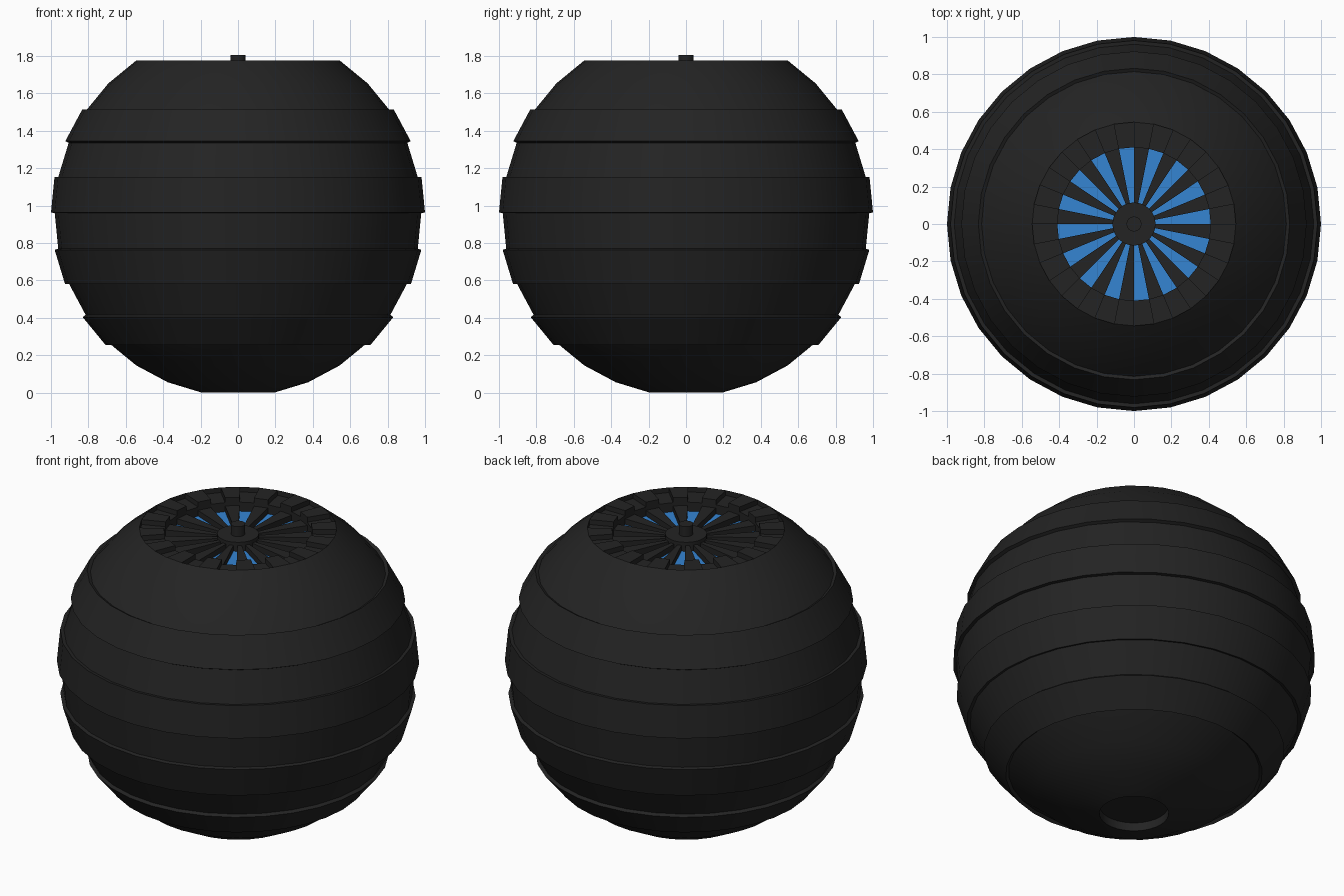
import bpy, bmesh, math

if "Cube" in bpy.data.objects:
    bpy.data.objects.remove(bpy.data.objects["Cube"])

SEG = 32
STEP = 2 * math.pi / SEG
R, CZ = 0.98, 0.961


def material(name, col):
    m = bpy.data.materials.new(name)
    m.diffuse_color = (*col, 1)
    m.use_nodes = True
    m.node_tree.nodes["Principled BSDF"].inputs["Base Color"].default_value = m.diffuse_color
    return m


black = material("black_shell", (0.017, 0.017, 0.017))
blue = material("blue_glow", (0.035, 0.235, 0.65))


def finish(name, bm, mat, smooth=False):
    bmesh.ops.recalc_face_normals(bm, faces=bm.faces)
    me = bpy.data.meshes.new(name)
    bm.to_mesh(me)
    bm.free()
    ob = bpy.data.objects.new(name, me)
    bpy.context.collection.objects.link(ob)
    me.materials.append(mat)
    if smooth:
        bpy.ops.object.select_all(action='DESELECT')
        ob.select_set(True)
        bpy.context.view_layer.objects.active = ob
        bpy.ops.object.shade_smooth_by_angle(angle=math.radians(25))
    return ob


def lathe(name, profile, mat, smooth=False):
    """Spin (r, z) points round the z axis, capping both ends."""
    bm = bmesh.new()
    rings = [[bm.verts.new((r * math.cos(i * STEP), r * math.sin(i * STEP), z))
              for i in range(SEG)] for r, z in profile]
    for a, b in zip(rings, rings[1:]):
        for i in range(SEG):
            j = (i + 1) % SEG
            bm.faces.new((a[i], a[j], b[j], b[i]))
    bm.faces.new(rings[0])
    bm.faces.new(rings[-1])
    return finish(name, bm, mat, smooth)


def wedges(name, r0, r1, z0, z1, parity, mat):
    """Every other segment of a ring, as solid blocks."""
    bm = bmesh.new()
    for k in range(parity, SEG, 2):
        pts = [(r, a * STEP) for r, a in ((r0, k), (r1, k), (r1, k + 1), (r0, k + 1))]
        lo, hi = [[bm.verts.new((r * math.cos(a), r * math.sin(a), z)) for r, a in pts]
                  for z in (z0, z1)]
        bm.faces.new(lo)
        bm.faces.new(hi)
        for i in range(4):
            j = (i + 1) % 4
            bm.faces.new((lo[i], lo[j], hi[j], hi[i]))
    return finish(name, bm, mat)


def ring_point(k):
    a = k * STEP
    return R * math.cos(a), CZ + R * math.sin(a)


# Body: sphere profile with four bands pushed out along their normals
BANDS = (-4, -2, 0, 2)
profile = [(0.19, 0.05), ring_point(-7)]
for k in range(-7, 5):
    p, q = ring_point(k), ring_point(k + 1)
    if k in BANDS:
        a = (k + 0.5) * STEP
        dx, dz = 0.02 * math.cos(a), 0.02 * math.sin(a)
        profile += [(p[0] + dx, p[1] + dz), (q[0] + dx, q[1] + dz)]
    profile.append(q)
rim_r, rim_z = ring_point(5)
profile.append((rim_r, 1.68))
lathe("body_shell", profile, black, True)

# Top vent: notched rim, spokes, blue slots
wedges("rim_high_blocks", 0.41, rim_r, 1.68, rim_z - 0.001, 1, black)
wedges("rim_low_blocks", 0.41, rim_r, 1.68, 1.745, 0, black)
wedges("spokes", 0.10, 0.41, 1.68, 1.725, 1, black)
wedges("blue_slots", 0.10, 0.41, 1.682, 1.69, 0, blue)

# Hub and centre pin
lathe("hub", [(0.115, 1.68), (0.115, 1.745)], black, True)
lathe("centre_pin", [(0.04, 1.74), (0.04, 1.805)], black, True)
